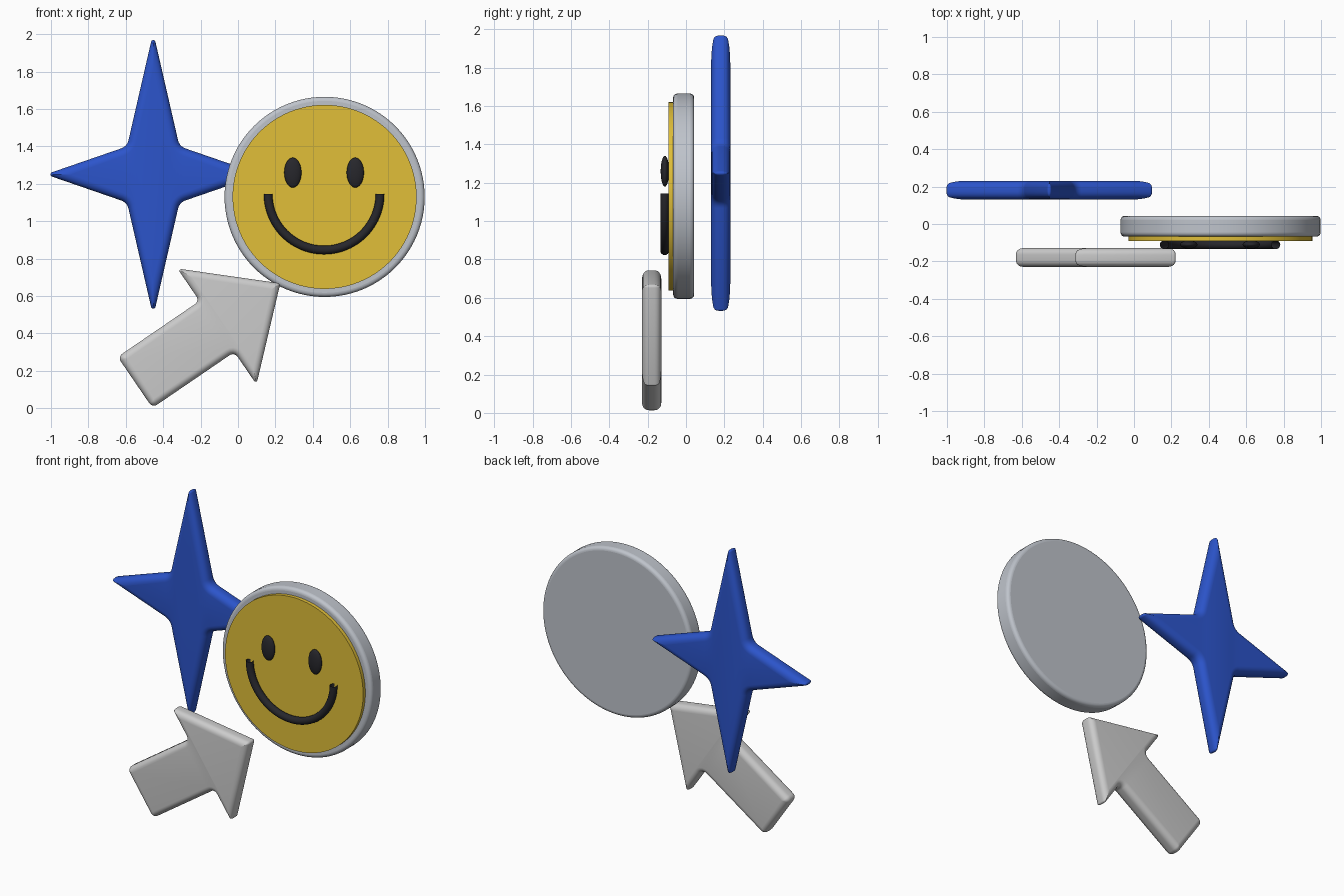
import bpy, bmesh
from math import sin, cos, tan, pi, radians
from mathutils import Vector, Matrix

if "Cube" in bpy.data.objects:
    bpy.data.objects.remove(bpy.data.objects["Cube"])


def material(name, rgb):
    m = bpy.data.materials.new(name)
    m.diffuse_color = (*rgb, 1)
    m.use_nodes = True
    m.node_tree.nodes["Principled BSDF"].inputs["Base Color"].default_value = m.diffuse_color
    return m


BLUE = material("blue", (0.025, 0.09, 0.60))
YELLOW = material("yellow", (0.75, 0.52, 0.04))
DARK = material("dark", (0.02, 0.02, 0.025))
WHITE = material("white", (0.75, 0.75, 0.76))
STEEL = material("steel", (0.52, 0.55, 0.60))


def finish(ob, mat, angle=40):
    ob.data.materials.append(mat)
    bpy.ops.object.select_all(action='DESELECT')
    bpy.context.view_layer.objects.active = ob
    ob.select_set(True)
    bpy.ops.object.shade_smooth_by_angle(angle=radians(angle))
    return ob


def from_bmesh(name, bm, mat):
    bmesh.ops.recalc_face_normals(bm, faces=bm.faces[:])
    me = bpy.data.meshes.new(name)
    bm.to_mesh(me)
    bm.free()
    ob = bpy.data.objects.new(name, me)
    bpy.context.collection.objects.link(ob)
    return finish(ob, mat)


def outline(pts, radii, inset, seg=5):
    """Counter-clockwise outline moved inward by inset, with filleted corners."""
    out = []
    for i, p in enumerate(pts):
        a = (p - pts[i - 1]).normalized()
        b = (pts[(i + 1) % len(pts)] - p).normalized()
        na, nb = Vector((-a.y, a.x)), Vector((-b.y, b.x))
        q = p + (na + nb) * inset / (1 + na.dot(nb))
        turn = -a.angle_signed(b)
        s = 1 if turn > 0 else -1
        r = max(radii[i] - s * inset, 0.001)
        start = q - a * r * tan(abs(turn) / 2)
        centre = start + na * s * r
        for k in range(seg + 1):
            out.append(centre + Matrix.Rotation(turn * k / seg, 2) @ (start - centre))
    return out


def puffy_plate(name, pts, radii, y, half, rnd, mat, seg=6):
    """Flat plate in the xz plane with rounded rims front and back."""
    levels = []
    for side in (-1, 1):
        for k in range(seg + 1):
            t = pi / 2 * (k if side > 0 else seg - k) / seg
            levels.append((rnd * (1 - cos(t)), y + side * (half - rnd + rnd * sin(t))))
    bm = bmesh.new()
    rings = [[bm.verts.new((p.x, depth, p.y)) for p in outline(pts, radii, inset)]
             for inset, depth in levels]
    for r0, r1 in zip(rings, rings[1:]):
        for i in range(len(r0)):
            bm.faces.new((r0[i - 1], r0[i], r1[i], r1[i - 1]))
    bm.faces.new(rings[0])
    bm.faces.new(rings[-1])
    return from_bmesh(name, bm, mat)


def disc(name, radius, y0, y1, mat, bevel=0.0):
    bpy.ops.mesh.primitive_cylinder_add(
        vertices=96, radius=radius, depth=y1 - y0,
        location=(0.463, (y0 + y1) / 2, 1.13), rotation=(pi / 2, 0, 0))
    ob = bpy.context.object
    ob.name = name
    if bevel:
        mod = ob.modifiers.new("rim", 'BEVEL')
        mod.width, mod.segments = bevel, 5
    return finish(ob, mat)


# four-pointed star at the back
c = Vector((-0.453, 1.25))
star = [(0.575, 0), (0.14, 0.15), (0, 0.76), (-0.14, 0.15),
        (-0.575, 0), (-0.14, -0.15), (0, -0.76), (0.14, -0.15)]
puffy_plate("star", [c + Vector(p) for p in star], [0.012, 0.06] * 4,
            0.181, 0.05, 0.042, BLUE)

# arrow at the front
arrow = [(-0.53, -0.165), (0, -0.165), (0, -0.375), (0.41, 0),
         (0, 0.375), (0, 0.165), (-0.53, 0.165)]
turn = Matrix.Rotation(radians(34.3), 2)
base = Vector((-0.1125, 0.437))
puffy_plate("arrow", [base + turn @ Vector(p) for p in arrow],
            [0.03, 0.03, 0.01, 0.015, 0.01, 0.03, 0.03],
            -0.179, 0.05, 0.036, WHITE)

# round badge with face plate
disc("badge", 0.535, -0.067, 0.043, STEEL, 0.022)
disc("face_plate", 0.492, -0.09, -0.066, YELLOW)

# eyes
for side, name in ((-1, "eye_left"), (1, "eye_right")):
    bpy.ops.mesh.primitive_uv_sphere_add(
        segments=32, ring_count=16, radius=1,
        location=(0.46 + side * 0.167, -0.11, 1.26))
    eye = bpy.context.object
    eye.name = name
    eye.scale = (0.046, 0.022, 0.08)
    finish(eye, DARK)

# smile: half-circle open tube
bm = bmesh.new()
rings = []
for i in range(49):
    a = pi + pi * i / 48
    ring = []
    for k in range(16):
        b = 2 * pi * k / 16
        r = 0.299 + 0.023 * cos(b)
        ring.append(bm.verts.new((0.46 + r * cos(a), -0.111 + 0.023 * sin(b),
                                  1.145 + r * sin(a))))
    rings.append(ring)
for r0, r1 in zip(rings, rings[1:]):
    for k in range(16):
        bm.faces.new((r0[k - 1], r0[k], r1[k], r1[k - 1]))
from_bmesh("smile", bm, DARK)
